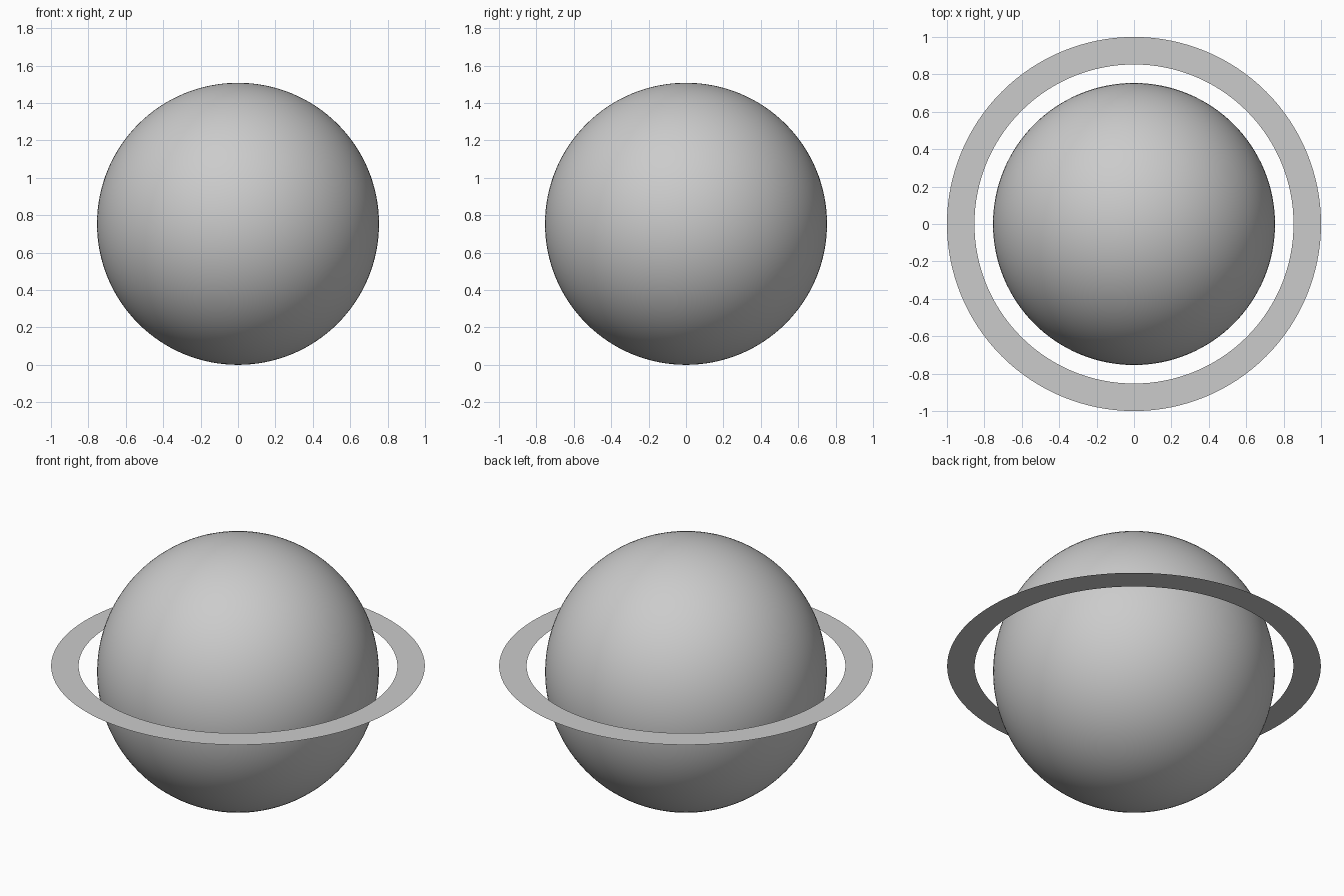
import bpy, bmesh, math

if "Cube" in bpy.data.objects:
    bpy.data.objects.remove(bpy.data.objects["Cube"])

R, RING_Z = 0.754, 0.789
RING_IN, RING_OUT = 0.853, 1.0
SEGS = 128

grey = bpy.data.materials.new("light_grey")
grey.diffuse_color = (0.6, 0.6, 0.6, 1)
grey.use_nodes = True
grey.node_tree.nodes["Principled BSDF"].inputs["Base Color"].default_value = grey.diffuse_color


def add_object(name, bm):
    mesh = bpy.data.meshes.new(name)
    bm.to_mesh(mesh)
    bm.free()
    mesh.materials.append(grey)
    obj = bpy.data.objects.new(name, mesh)
    bpy.context.collection.objects.link(obj)
    return obj


# Planet ball, smooth shaded
bm = bmesh.new()
bmesh.ops.create_uvsphere(bm, u_segments=SEGS, v_segments=SEGS // 2, radius=R)
for f in bm.faces:
    f.smooth = True
planet = add_object("planet", bm)
planet.location.z = R

# Flat paper-thin ring, slightly above the equator
bm = bmesh.new()
inner, outer = [
    [bm.verts.new((r * math.cos(2 * math.pi * i / SEGS),
                   r * math.sin(2 * math.pi * i / SEGS), 0)) for i in range(SEGS)]
    for r in (RING_IN, RING_OUT)]
for i in range(SEGS):
    j = (i + 1) % SEGS
    bm.faces.new((inner[i], outer[i], outer[j], inner[j]))
ring = add_object("ring", bm)
ring.location.z = RING_Z
